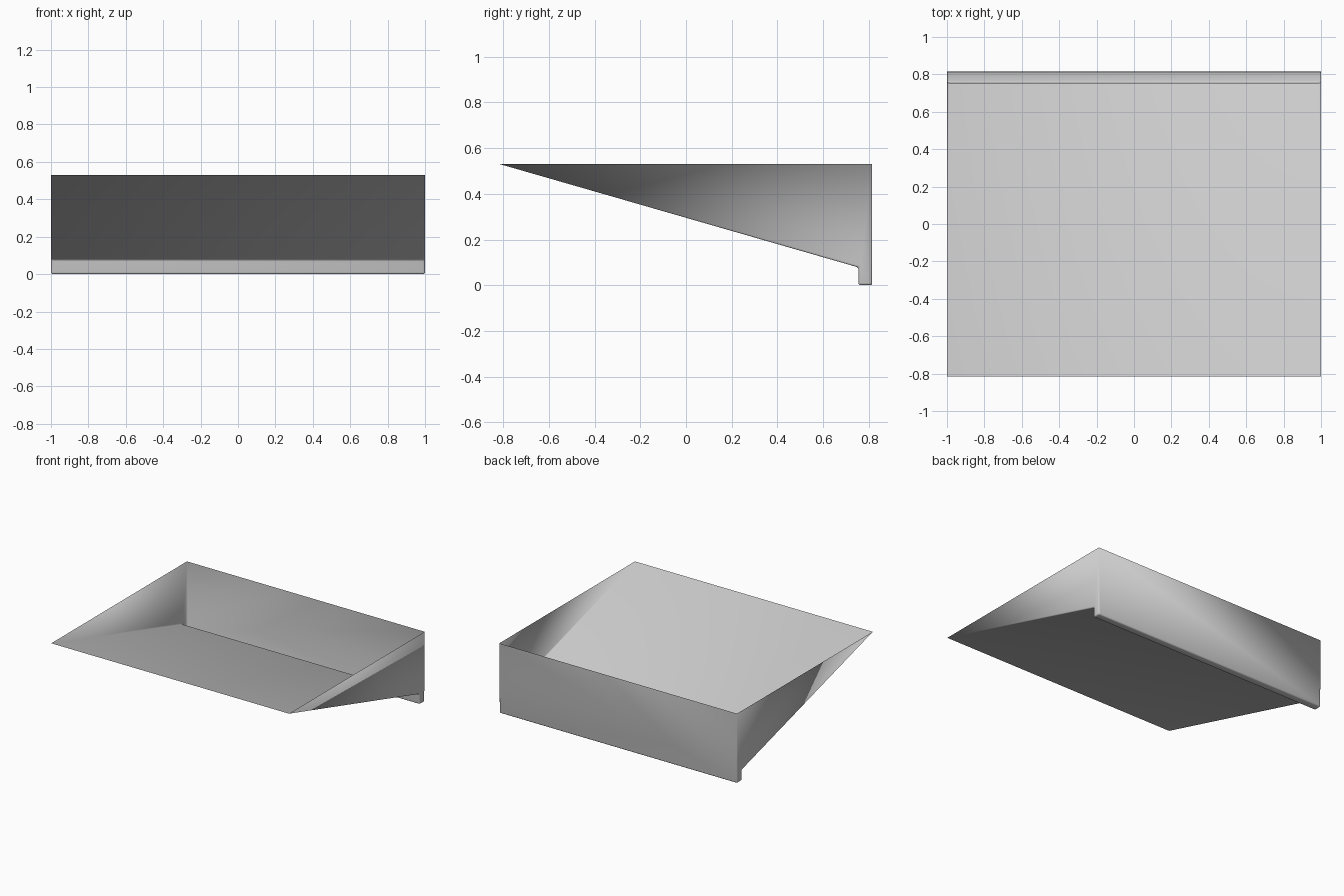
import bpy, bmesh
from mathutils import Vector

if "Cube" in bpy.data.objects:
    bpy.data.objects.remove(bpy.data.objects["Cube"])

# Side profile (y, z): open top runs from the last point back to the first
TOP = 0.53
profile = [(-0.815, TOP), (0.755, 0.078), (0.755, 0.0), (0.815, 0.0), (0.815, TOP)]

bm = bmesh.new()
left = [bm.verts.new((-1, y, z)) for y, z in profile]
right = [bm.verts.new((1, y, z)) for y, z in profile]

# Two side walls, then sloped floor, trough and back wall
bm.faces.new(left)
bm.faces.new(right[::-1])
for i in range(len(profile) - 1):
    bm.faces.new((left[i], right[i], right[i + 1], left[i + 1]))
bmesh.ops.recalc_face_normals(bm, faces=bm.faces[:])

# Softly rounded folds
folds = [e for e in bm.edges if not e.is_boundary]
bmesh.ops.bevel(bm, geom=folds, offset=0.01, offset_type='OFFSET',
                segments=3, profile=0.5, affect='EDGES', clamp_overlap=True)

# The rounding tapers to sharp corners at the open rim
corners = [Vector((x, y, TOP)) for x in (-1, 1) for y in (-0.815, 0.815)]
for v in bm.verts:
    if v.is_boundary:
        for c in corners:
            if (v.co - c).length < 0.08:
                v.co = c
bmesh.ops.remove_doubles(bm, verts=bm.verts[:], dist=0.0001)
bmesh.ops.triangulate(bm, faces=[f for f in bm.faces if len(f.verts) > 4])
bmesh.ops.recalc_face_normals(bm, faces=bm.faces[:])

# Make sure the outside faces outward (back wall normal points to +y)
back = max(bm.faces, key=lambda f: f.calc_center_median().y)
if back.normal.y < 0:
    bmesh.ops.reverse_faces(bm, faces=bm.faces[:])

mesh = bpy.data.meshes.new("sloped_tray")
bm.to_mesh(mesh)
bm.free()
tray = bpy.data.objects.new("sloped_tray", mesh)
bpy.context.collection.objects.link(tray)
bpy.context.view_layer.objects.active = tray
tray.select_set(True)
bpy.ops.object.shade_smooth_by_angle(angle=0.6)
